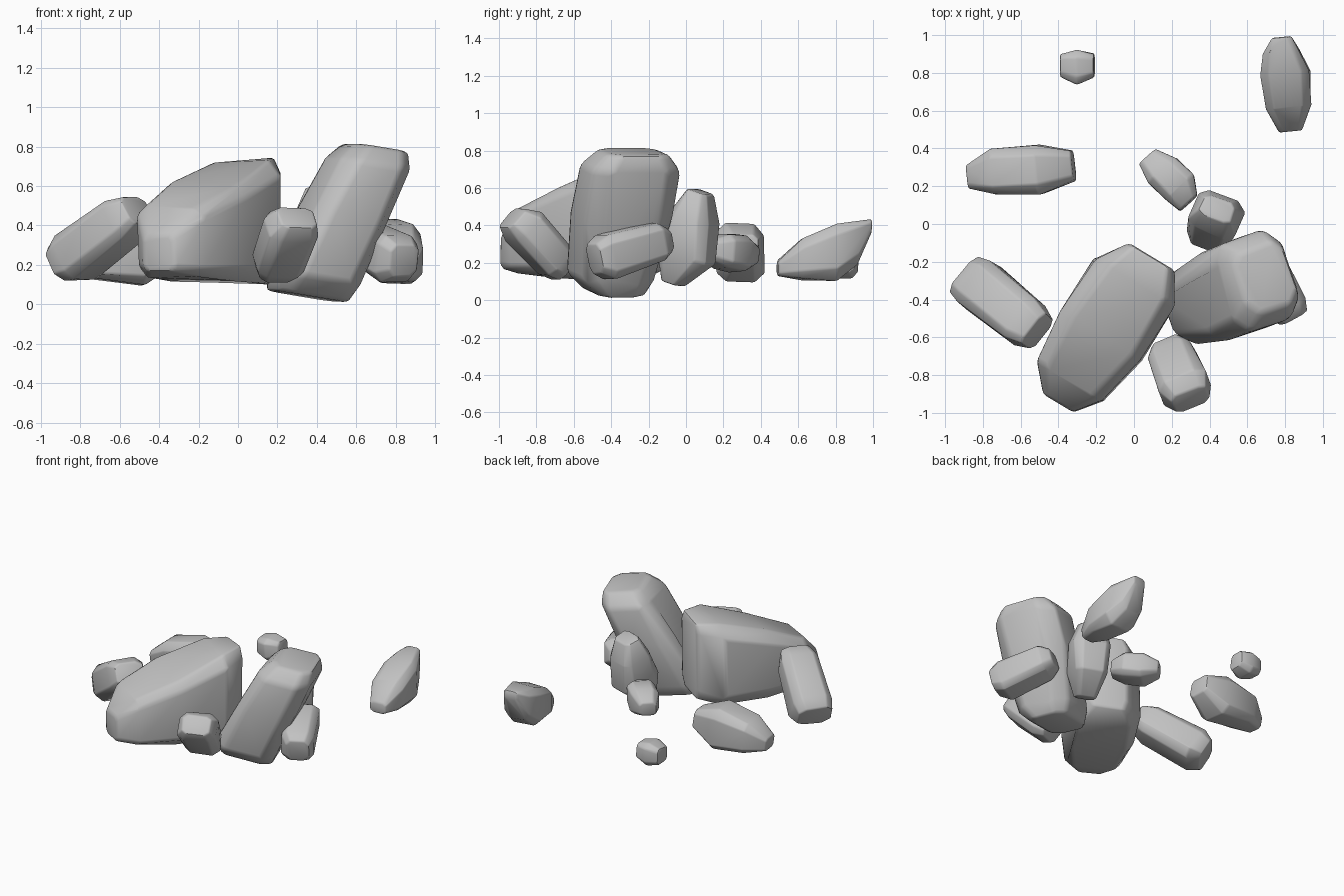
import bpy, bmesh, math, random
from mathutils import Vector

cube = bpy.data.objects.get("Cube")
if cube:
    bpy.data.objects.remove(cube, do_unlink=True)

random.seed(4)

# One plain stone colour
stone = bpy.data.materials.new("grey_stone")
stone.use_nodes = True
stone.diffuse_color = (.54, .54, .54, 1)
stone.node_tree.nodes["Principled BSDF"].inputs["Base Color"].default_value = (.54, .54, .54, 1)


def rock(name, sections, facing=None, corner=.62, rough=.06, bevel=.01):
    """Chiselled hull around sections of (x, y, z, half width, half height)."""
    first, last = Vector(sections[0][:3]), Vector(sections[-1][:3])
    axis = Vector(facing or last - first).normalized()
    side = axis.cross(Vector((0, 0, 1))).normalized()
    up = side.cross(axis)
    # Chamfered rectangle used as the cross-section
    ring = [(sx * a, sy * b) for sx in (-1, 1) for sy in (-1, 1) for a, b in ((1, corner), (corner, 1))]
    bm = bmesh.new()
    for x, y, z, width, height in sections:
        for a, b in ring:
            a += random.uniform(-rough, rough)
            b += random.uniform(-rough, rough)
            bm.verts.new(Vector((x, y, z)) + side * a * width + up * b * height)
    hull = bmesh.ops.convex_hull(bm, input=bm.verts)
    inside = set(hull["geom_interior"] + hull["geom_unused"])
    bmesh.ops.delete(bm, geom=[v for v in inside if isinstance(v, bmesh.types.BMVert)], context="VERTS")
    # Merge nearly flat triangles into broad facets
    bmesh.ops.dissolve_limit(bm, angle_limit=math.radians(7), verts=bm.verts, edges=bm.edges)
    bmesh.ops.recalc_face_normals(bm, faces=bm.faces)
    mesh = bpy.data.meshes.new(name)
    bm.to_mesh(mesh)
    bm.free()
    mesh.materials.append(stone)
    obj = bpy.data.objects.new(name, mesh)
    bpy.context.collection.objects.link(obj)
    # Worn edges
    worn = obj.modifiers.new("worn_edges", "BEVEL")
    worn.width, worn.segments = bevel, 2
    worn.limit_method, worn.angle_limit = "ANGLE", math.radians(28)
    bpy.ops.object.select_all(action="DESELECT")
    obj.select_set(True)
    bpy.context.view_layer.objects.active = obj
    bpy.ops.object.modifier_apply(modifier=worn.name)
    bpy.ops.object.shade_smooth_by_angle(angle=math.radians(32))


# Two large boulders
rock("centre_boulder", [
    (-.40, -.95, .26, .09, .09),
    (-.34, -.83, .32, .20, .18),
    (-.18, -.59, .365, .26, .25),
    (.01, -.31, .42, .245, .31),
    (.09, -.17, .45, .14, .28)], facing=(.515, .857, 0), corner=.72, bevel=.02)
rock("leaning_boulder", [
    (.35, -.39, .04, .13, .19),
    (.38, -.41, .13, .20, .215),
    (.53, -.35, .45, .25, .205),
    (.65, -.30, .71, .235, .185),
    (.70, -.28, .795, .17, .14)], facing=(.15, .05, 1), bevel=.025)

# Stones resting against the boulders
rock("left_stone", [
    (-.88, -.28, .20, .12, .09),
    (-.82, -.32, .24, .14, .125),
    (-.58, -.52, .43, .135, .115),
    (-.51, -.57, .48, .10, .08)])
rock("front_stone", [
    (.30, -.93, .44, .10, .07),
    (.27, -.87, .39, .135, .105),
    (.20, -.70, .21, .125, .10),
    (.18, -.65, .16, .09, .07)])
rock("right_stone", [
    (.84, -.49, .22, .08, .08),
    (.80, -.43, .23, .115, .125),
    (.66, -.16, .31, .11, .105),
    (.63, -.10, .32, .07, .06)])
rock("upright_stone", [
    (.38, -.07, .09, .07, .05),
    (.42, .00, .24, .12, .15),
    (.44, .05, .44, .13, .115),
    (.44, .08, .58, .09, .06)])

# Loose stones behind
rock("back_left_stone", [
    (-.88, .25, .20, .06, .05),
    (-.74, .28, .24, .12, .12),
    (-.50, .29, .255, .13, .165),
    (-.32, .31, .28, .08, .07)])
rock("middle_stone", [
    (.07, .355, .24, .06, .05),
    (.15, .28, .25, .10, .10),
    (.24, .19, .26, .10, .09),
    (.29, .11, .27, .06, .05)])
rock("back_right_stone", [
    (.83, .49, .17, .06, .04),
    (.82, .62, .22, .12, .11),
    (.80, .80, .26, .13, .15),
    (.78, .91, .31, .10, .115),
    (.78, .99, .40, .05, .035)], facing=(-.1, 1, 0))
rock("far_pebble", [
    (-.39, .84, .20, .06, .06),
    (-.30, .83, .20, .09, .085),
    (-.21, .84, .21, .06, .06)])
